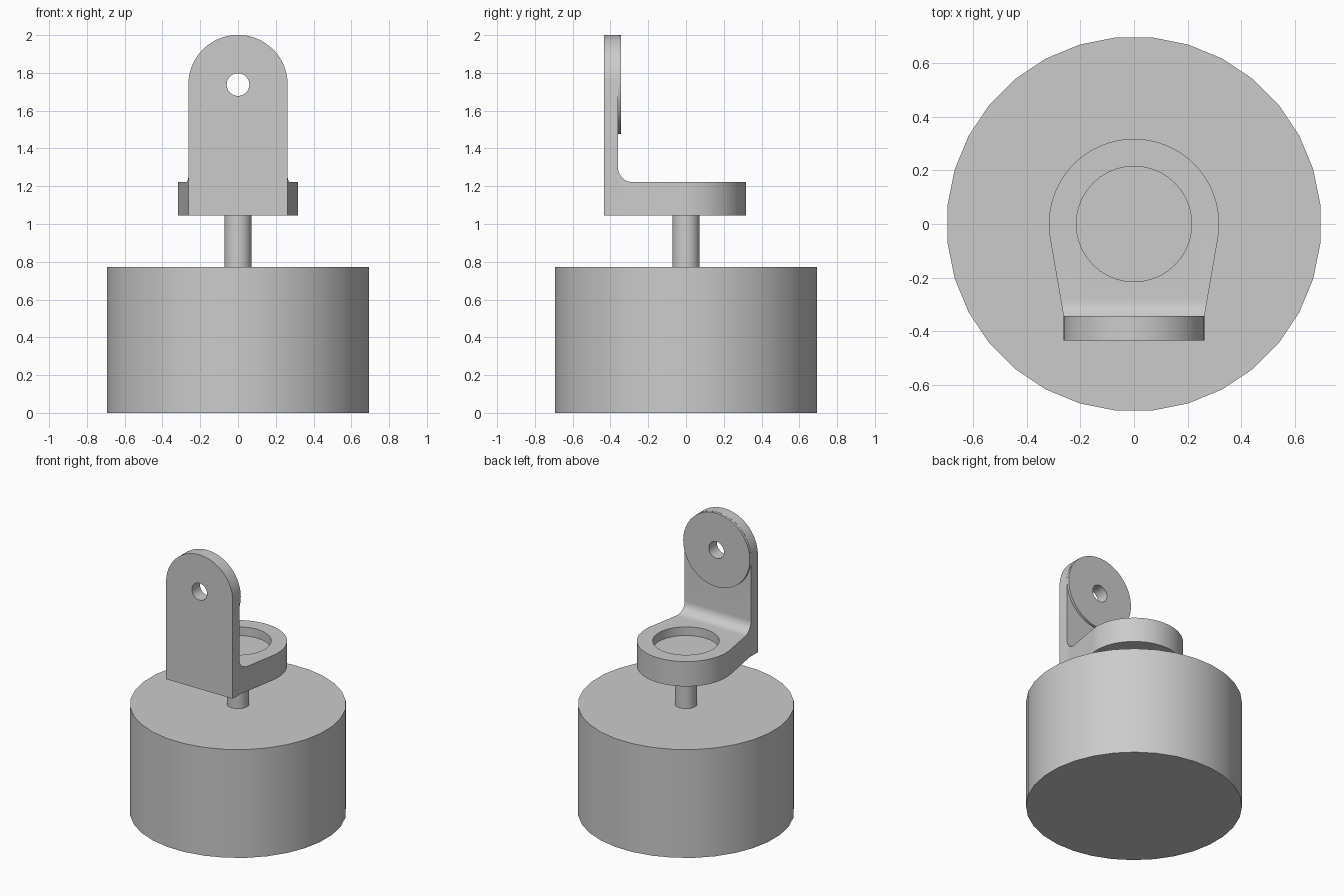
import bpy, bmesh, math
from mathutils import Vector

cube = bpy.data.objects.get("Cube")
if cube:
    bpy.data.objects.remove(cube, do_unlink=True)

grey = bpy.data.materials.new("plain grey")
grey.use_nodes = True
COLOUR = (0.6, 0.6, 0.6, 1)
grey.diffuse_color = COLOUR
grey.node_tree.nodes["Principled BSDF"].inputs["Base Color"].default_value = COLOUR


def arc(cx, cy, r, start, end, n):
    """Points along a circular arc, angles in degrees."""
    angles = [math.radians(start + (end - start) * i / n) for i in range(n + 1)]
    return [(cx + r * math.cos(a), cy + r * math.sin(a)) for a in angles]


def circle(cx, cy, r, n, start=0):
    return arc(cx, cy, r, start, start + 360, n)[:-1]


def prism(name, outline, axis, low, high):
    """Extrude a flat outline along an axis; the outline uses the other two axes in order."""
    def place(p, depth):
        coords = list(p)
        coords.insert("xyz".index(axis), depth)
        return coords
    bm = bmesh.new()
    face = bm.faces.new([bm.verts.new(place(p, low)) for p in outline])
    grown = bmesh.ops.extrude_face_region(bm, geom=[face])
    moved = [v for v in grown["geom"] if isinstance(v, bmesh.types.BMVert)]
    bmesh.ops.translate(bm, verts=moved, vec=Vector(place((0, 0), high - low)))
    bmesh.ops.recalc_face_normals(bm, faces=bm.faces)
    mesh = bpy.data.meshes.new(name)
    bm.to_mesh(mesh)
    bm.free()
    mesh.materials.append(grey)
    obj = bpy.data.objects.new(name, mesh)
    bpy.context.collection.objects.link(obj)
    return obj


def combine(obj, tool, operation):
    """Apply a boolean and discard the tool."""
    mod = obj.modifiers.new("cut", "BOOLEAN")
    mod.object, mod.operation, mod.solver = tool, operation, "EXACT"
    bpy.context.view_layer.objects.active = obj
    bpy.ops.object.modifier_apply(modifier=mod.name)
    bpy.data.objects.remove(tool, do_unlink=True)


# Heavy round base and the thin post above it
base = prism("base", circle(0, 0, 0.698, 32, 360 / 64), "z", 0, 0.772)
post = prism("post", circle(0, 0, 0.072, 24), "z", 0.772, 1.045)

# Bracket: plan outline, trimmed by the L-shaped side and the arched front
FRONT, WALL, FOOT, SHELF = -0.434, -0.36, 1.045, 1.222
HALF, PIVOT = 0.262, 1.738
FILLET = 0.077
plan = arc(0, 0, 0.317, -10, 190, 48)
plan += [(-HALF, -0.345), (-HALF, FRONT), (HALF, FRONT), (HALF, -0.345)]
bracket = prism("bracket", plan, "z", FOOT, 2.1)

side = [(-0.6, 0.9), (0.6, 0.9), (0.6, SHELF)]
side += arc(WALL + FILLET, SHELF + FILLET, FILLET, 270, 180, 10)
side += [(WALL, 2.2), (-0.6, 2.2)]
combine(bracket, prism("side_trim", side, "x", -0.5, 0.5), "INTERSECT")

arch = [(0.45, 0.8), (0.45, PIVOT)] + arc(0, PIVOT, HALF + 0.001, 0, 180, 40)
arch += [(-0.45, PIVOT), (-0.45, 0.8)]
combine(bracket, prism("arch_trim", arch, "y", -0.7, 0.7), "INTERSECT")

# Round recess in the shelf and pivot hole in the upright
combine(bracket, prism("recess", circle(0, 0, 0.215, 40), "z", 1.16, 1.4), "DIFFERENCE")
combine(bracket, prism("hole", circle(0, PIVOT, 0.06, 32), "y", -0.6, 0), "DIFFERENCE")

# Raised round pad behind the upright
pad = prism("pivot_pad", circle(0, PIVOT, HALF, 80), "y", WALL - 0.002, -0.343)
combine(pad, prism("pad_hole", circle(0, PIVOT, 0.06, 32), "y", -0.6, 0), "DIFFERENCE")

# Smooth the curved walls, keep the rims sharp
bpy.ops.object.select_all(action="DESELECT")
for part in (base, post, bracket, pad):
    part.select_set(True)
bpy.context.view_layer.objects.active = base
bpy.ops.object.shade_smooth_by_angle(angle=math.radians(30))
